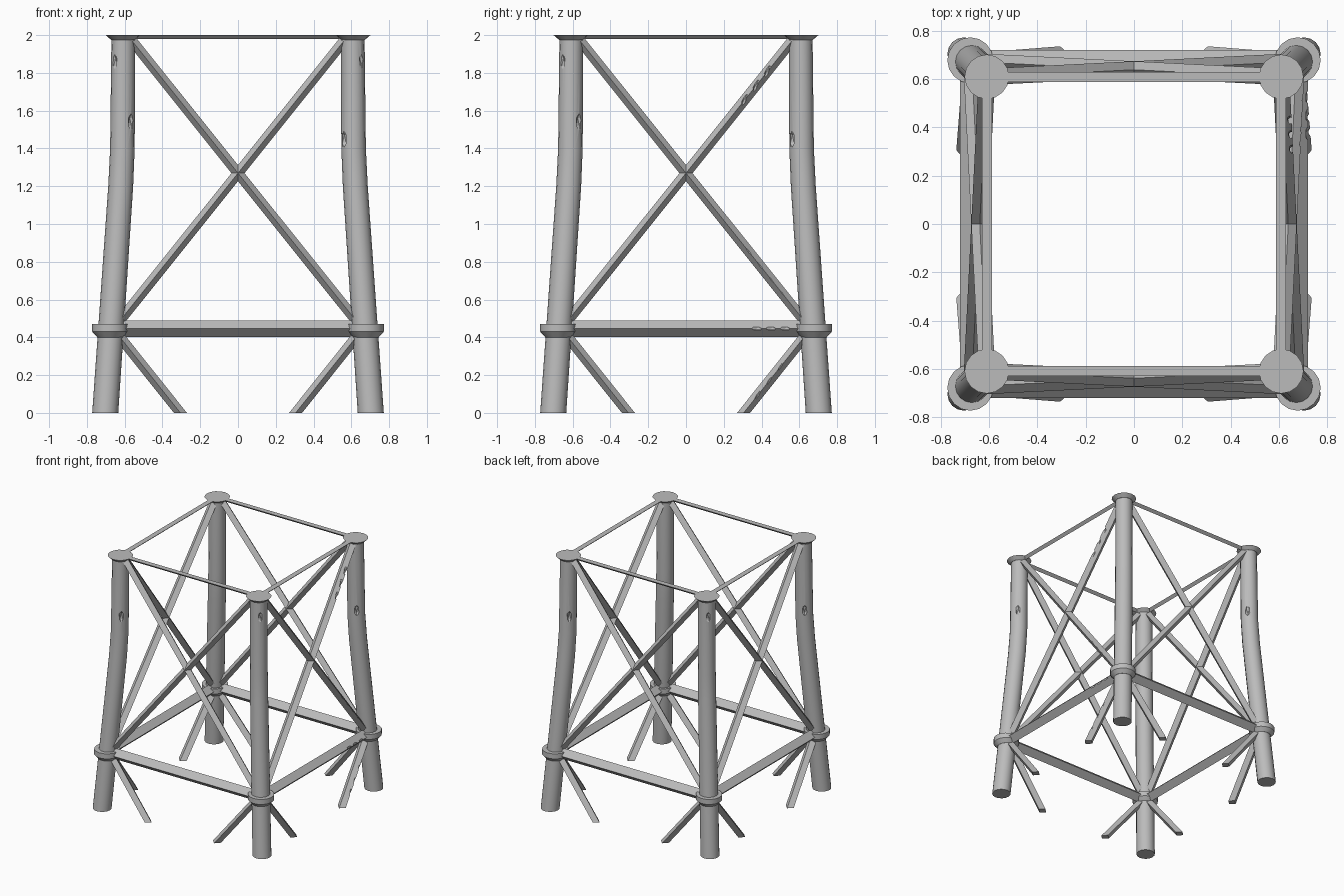
import bpy, bmesh, math
from mathutils import Vector, Matrix

if "Cube" in bpy.data.objects:
    bpy.data.objects.remove(bpy.data.objects["Cube"])

steel = bpy.data.materials.new("grey steel")
steel.diffuse_color = (0.5, 0.5, 0.5, 1)
steel.use_nodes = True
steel.node_tree.nodes["Principled BSDF"].inputs["Base Color"].default_value = steel.diffuse_color
SIDES = ["front", "right", "back", "left"]


def turn(k):
    return Matrix.Rotation(k * math.pi / 2, 4, 'Z')


def finish(bm, name, k, smooth=False):
    bmesh.ops.recalc_face_normals(bm, faces=bm.faces)
    bmesh.ops.transform(bm, matrix=turn(k), verts=bm.verts)
    me = bpy.data.meshes.new(name)
    bm.to_mesh(me)
    bm.free()
    ob = bpy.data.objects.new(name, me)
    bpy.context.collection.objects.link(ob)
    me.materials.append(steel)
    if smooth:
        bpy.ops.object.select_all(action='DESELECT')
        ob.select_set(True)
        bpy.context.view_layer.objects.active = ob
        bpy.ops.object.shade_smooth_by_angle(angle=math.radians(35))
    return ob


def loft(rings):
    """Closed solid through a list of vertex rings."""
    bm = bmesh.new()
    vs = [[bm.verts.new(p) for p in r] for r in rings]
    n = len(vs[0])
    for a, b in zip(vs, vs[1:]):
        for i in range(n):
            bm.faces.new((a[i], a[(i + 1) % n], b[(i + 1) % n], b[i]))
    bm.faces.new(vs[0][::-1])
    bm.faces.new(vs[-1])
    return bm


def round_post(sections, n=16):
    """Sections are (z, corner offset, radius); post sits in the front right corner."""
    return loft([[(c + r * math.cos(2 * math.pi * i / n),
                   -c + r * math.sin(2 * math.pi * i / n), z) for i in range(n)]
                 for z, c, r in sections])


def bar(a, b, w, d):
    """Diamond-section bar on the front side, clipped to 0 <= z <= 2."""
    a, b = Vector(a), Vector(b)
    t = (b - a).normalized()
    out = Vector((0, -1, 0))
    out = (out - out.dot(t) * t).normalized()
    side = t.cross(out)
    bm = loft([[p + out * d, p + side * w, p - out * d, p - side * w] for p in (a, b)])
    for z, s in ((0, -1), (2, 1)):
        if any((v.co.z - z) * s > 1e-5 for v in bm.verts):
            bmesh.ops.bisect_plane(bm, geom=bm.verts[:] + bm.edges[:] + bm.faces[:],
                                   plane_co=(0, 0, z), plane_no=(0, 0, s), clear_outer=True)
            bmesh.ops.holes_fill(bm, edges=bm.edges[:], sides=0)
    return bm


def dent(ob, spots, size, k, tilt=0):
    """Gouge small ellipsoid dents into a part."""
    bm = bmesh.new()
    for p in spots:
        m = (Matrix.Translation(p) @ Matrix.Rotation(tilt, 4, 'Y')
             @ Matrix.Diagonal((*size, 1)))
        bmesh.ops.create_icosphere(bm, subdivisions=1, radius=1, matrix=m)
    cut = finish(bm, ob.name + "_dent_cutter", k)
    cut.hide_render = True
    cut.hide_set(True)
    mod = ob.modifiers.new("dents", 'BOOLEAN')
    mod.operation = 'DIFFERENCE'
    mod.solver = 'EXACT'
    mod.object = cut


for k, side in enumerate(SIDES):
    # bent leg with small dents
    leg = finish(round_post([(0, .703, .069), (.45, .672, .068), (1.2, .621, .066),
                             (1.4, .612, .065), (2, .607, .063)]), side + "_leg", k, True)
    spots = []
    for ang, z in ((-140, 1.45), (43, 1.54), (-45, 1.86)):
        if not (k == 1 and z > 1.8):
            a = math.radians(ang)
            spots.append((.61 + .068 * math.cos(a), -.61 + .068 * math.sin(a), z))
    dent(leg, spots, (.02, .02, .05), k)

    # joint collar and flared top collar
    finish(round_post([(.40, .677, .068), (.43, .677, .095), (.47, .677, .095)]),
           side + "_collar", k, True)
    finish(round_post([(1.975, .609, .063), (2, .609, .092)]), side + "_top_collar", k, True)

    # horizontal beams
    beam = finish(bar((-.65, -.674, .446), (.65, -.674, .446), .044, .046),
                  side + "_lower_beam", k)
    finish(bar((-.6, -.608, 2.024), (.6, -.608, 2.024), .044, .046), side + "_top_beam", k)

    # crossed braces and lower brace stubs
    braces = {}
    for s, tag in ((-1, "a"), (1, "b")):
        braces[tag] = finish(bar((-.66 * s, -.672, .445), (.622 * s, -.608, 2.046), .027, .034),
                             f"{side}_brace_{tag}", k)
        braces["low" + tag] = finish(bar((.66 * s, -.672, .445), (.265 * s, -.703, -.05),
                                         .027, .035), f"{side}_lower_brace_{tag}", k)

    # wear marks on the right side
    if side == "right":
        dent(beam, [(x, -.72, .447) for x in (.375, .45, .525)], (.03, .014, .015), k)
        dent(braces["b"], [(x, -.67 + .06 * x, 1.275 + 1.25 * x) for x in (.31, .37, .43)],
             (.012, .012, .05), k, .3)
        dent(braces["a"], [(x, -.675 - .06 * x, 1.275 - 1.25 * x) for x in (.33, .39, .45, .51)],
             (.012, .012, .05), k, -.3)
        dent(braces["lowb"], [(x, -.735 + .06 * (x - .3), 1.25 * (x - .305))
                              for x in (.38, .44, .5)], (.012, .012, .05), k, .3)
